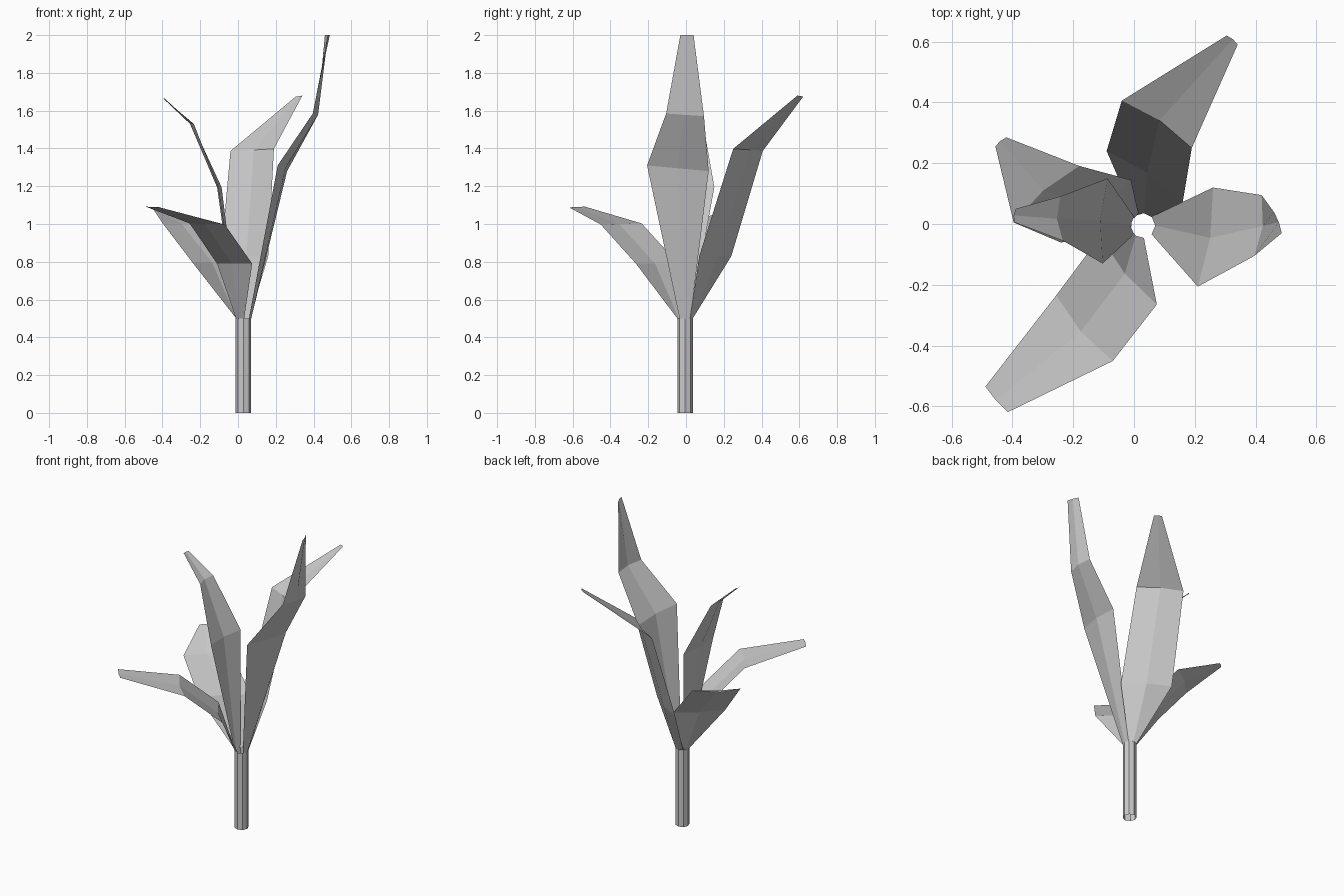
import bpy, bmesh, math
from mathutils import Vector

if "Cube" in bpy.data.objects:
    bpy.data.objects.remove(bpy.data.objects["Cube"])

CENTRE = Vector((0.029, -0.005, 0))
RADIUS = 0.041
STEM_TOP = 0.5


def ring_point(deg, z):
    a = math.radians(deg)
    return CENTRE + Vector((RADIUS * math.cos(a), RADIUS * math.sin(a), z))


def make_object(name, rows, closed=False):
    """Bridge successive rows of points with flat quads."""
    bm = bmesh.new()
    grid = [[bm.verts.new(p) for p in row] for row in rows]
    n = len(rows[0])
    for a, b in zip(grid, grid[1:]):
        for i in range(n if closed else n - 1):
            j = (i + 1) % n
            bm.faces.new((a[i], a[j], b[j], b[i]))
    mesh = bpy.data.meshes.new(name)
    bm.to_mesh(mesh)
    bm.free()
    obj = bpy.data.objects.new(name, mesh)
    bpy.context.collection.objects.link(obj)
    return obj


def leaf(name, base_angle, spread, sections):
    """Each section is its middle (x, y, z) and half width (dx, dy, dz)."""
    rows = [[ring_point(base_angle + s * spread, STEM_TOP) for s in (-1, 0, 1)]]
    for i, (x, y, z, dx, dy, dz) in enumerate(sections):
        mid, half = Vector((x, y, z)), Vector((dx, dy, dz))
        # midrib is creased outward, fading at the tip
        out = Vector((half.y, -half.x, 0)).normalized()
        crease = 0.004 if i == len(sections) - 1 else 0.016
        rows.append([mid - half, mid + out * crease, mid + half])
    make_object(name, rows)


# Open octagonal stem
make_object("stem", [[ring_point(45 * i, z) for i in range(8)]
                     for z in (0, STEM_TOP)], closed=True)

# Five bent leaves fanning from the stem top
leaf("right_tall_leaf", 0, 45, [
    (0.235, -0.043, 1.295, 0.025, 0.163, -0.015),
    (0.408, -0.005, 1.578, 0.012, 0.100, -0.007),
    (0.473, 0.005, 2.0, -0.013, 0.035, 0)])
leaf("back_leaf", 85, 45, [
    (0.035, 0.155, 0.83, -0.125, 0.085, 0),
    (0.075, 0.328, 1.392, -0.115, 0.078, -0.006),
    (0.323, 0.605, 1.677, -0.018, 0.015, -0.003)])
leaf("left_tall_leaf", 180, 45, [
    (-0.095, 0.01, 1.195, -0.008, -0.14, 0),
    (-0.238, 0.018, 1.53, 0.004, -0.073, 0),
    (-0.392, 0.028, 1.665, -0.003, -0.022, 0)])
leaf("left_low_leaf", 155, 45, [
    (-0.125, 0.042, 0.795, -0.115, -0.103, 0),
    (-0.288, 0.098, 1.0, -0.108, -0.093, 0),
    (-0.438, 0.27, 1.09, -0.018, -0.015, 0)])
leaf("front_low_leaf", 235, 40, [
    (-0.018, -0.153, 0.79, 0.093, -0.112, 0),
    (-0.163, -0.343, 1.0, 0.093, -0.108, -0.003),
    (-0.452, -0.577, 1.09, 0.037, -0.042, -0.002)])
